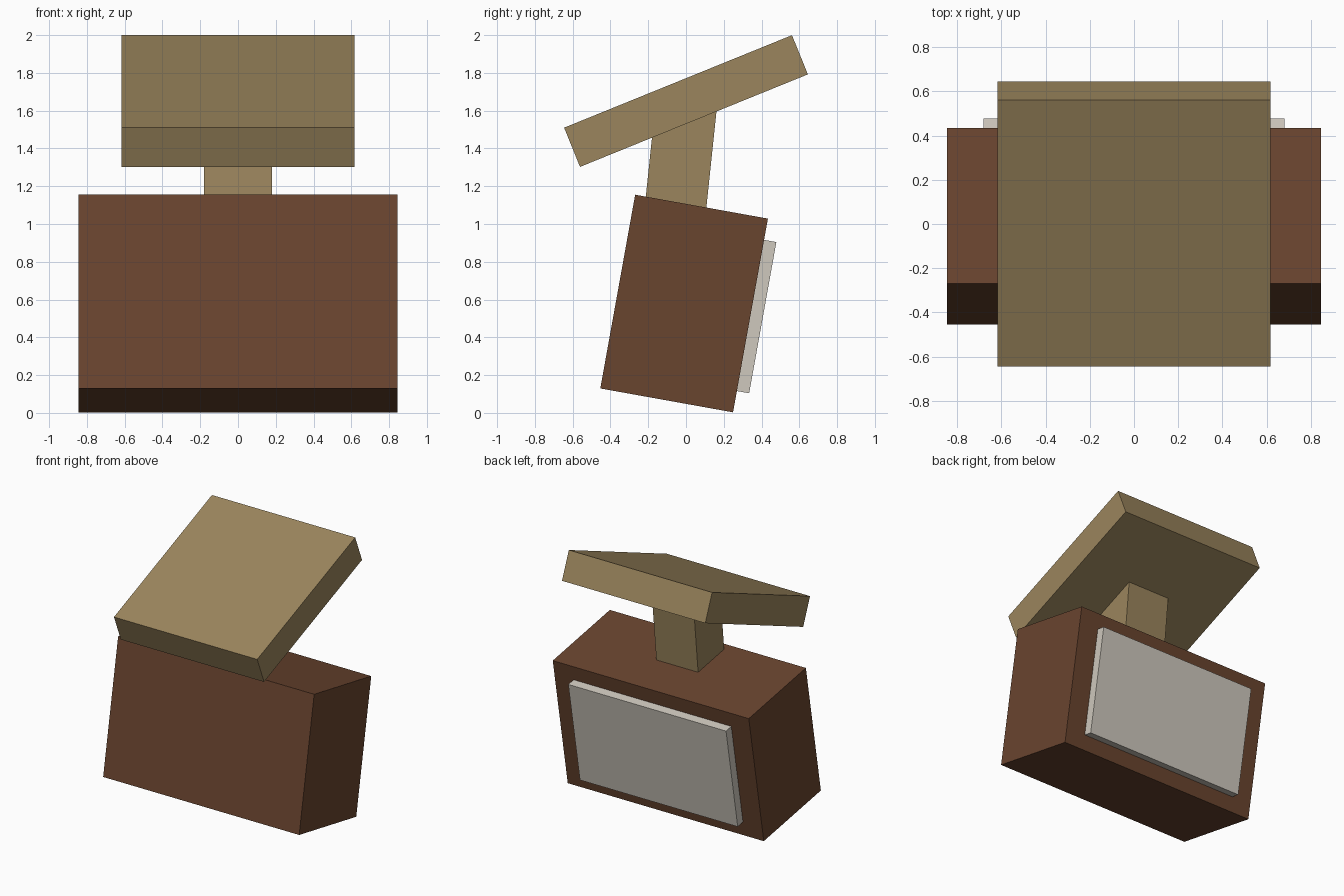
import bpy
import math

if "Cube" in bpy.data.objects:
    bpy.data.objects.remove(bpy.data.objects["Cube"])


def material(name, color):
    m = bpy.data.materials.new(name)
    m.diffuse_color = (*color, 1)
    m.use_nodes = True
    m.node_tree.nodes["Principled BSDF"].inputs["Base Color"].default_value = m.diffuse_color
    return m


tan = material("tan", (0.327, 0.235, 0.109))
brown = material("brown", (0.141, 0.058, 0.028))
pale = material("pale_grey", (0.62, 0.58, 0.51))


def box(name, size, center, tilt, mat):
    """Box with full size, tilted about the x axis (degrees)."""
    bpy.ops.mesh.primitive_cube_add(size=1, location=center,
                                    rotation=(math.radians(tilt), 0, 0))
    ob = bpy.context.object
    ob.name = name
    ob.scale = size
    bpy.ops.object.transform_apply(location=False, rotation=False, scale=True)
    ob.data.materials.append(mat)
    return ob


LEAN = -10.2
BODY_Y, BODY_Z = -0.01, 0.579
BODY_DEPTH = 0.714

# leaning torso block
box("body", (1.69, BODY_DEPTH, 1.042), (0, BODY_Y, BODY_Z), LEAN, brown)

# raised plate on the rear face, slightly sunk into the body
a = math.radians(LEAN)
inner, outer = BODY_DEPTH / 2 - 0.02, BODY_DEPTH / 2 + 0.066
mid = (inner + outer) / 2
box("back_plate", (1.36, outer - inner, 0.813),
    (0, BODY_Y + mid * math.cos(a), BODY_Z + mid * math.sin(a)), LEAN, pale)

# neck joining body and head slab
box("neck", (0.36, 0.325, 0.6), (0, -0.03, 1.33), -6, tan)

# tilted head slab
box("head_slab", (1.235, 1.302, 0.224), (0, 0, 1.651), 22.1, tan)
